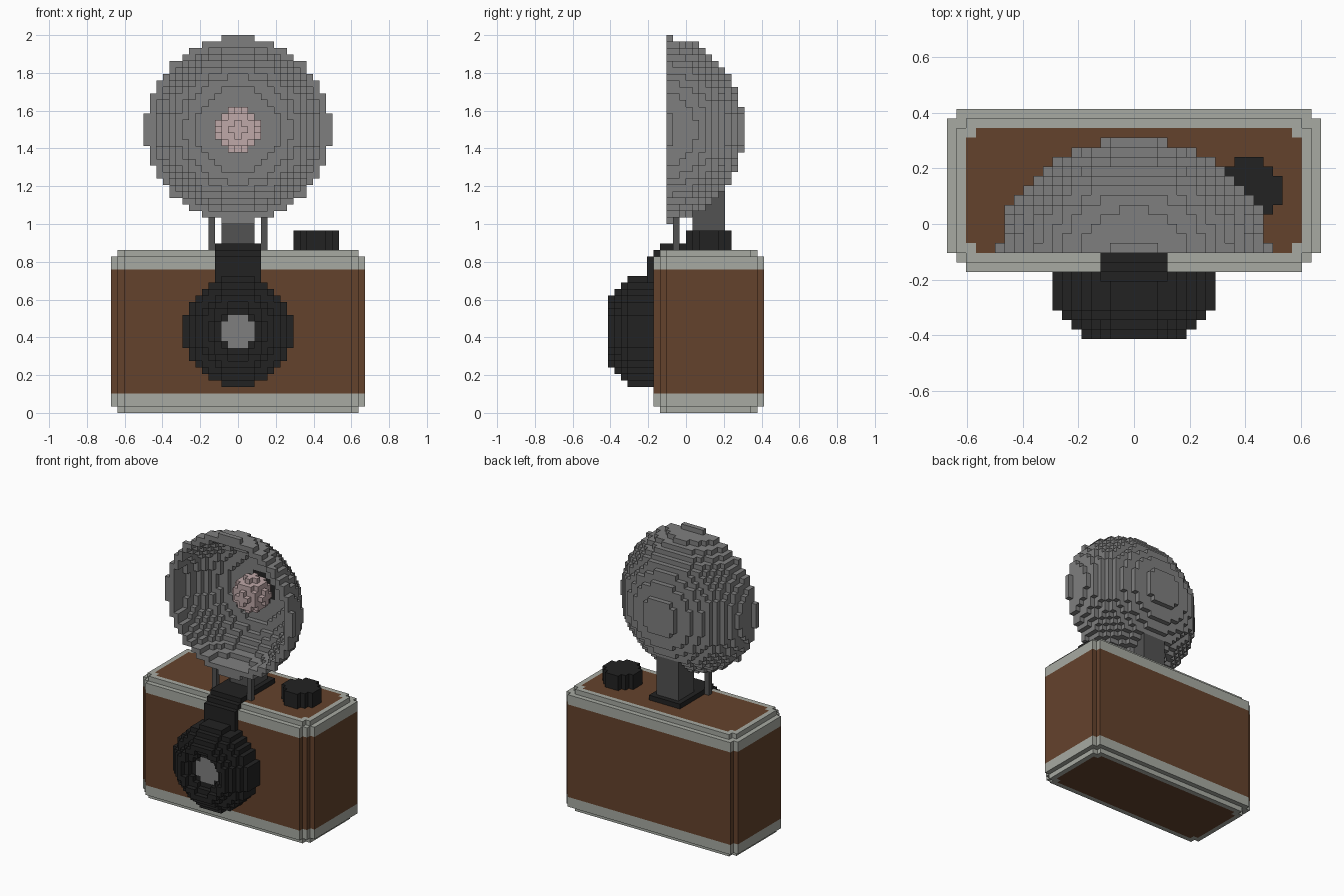
import bpy, bmesh, math
from math import sqrt

cube = bpy.data.objects.get("Cube")
if cube:
    bpy.data.objects.remove(cube)

U = 2 / 58                     # edge length of one block


def make_material(name, rgb):
    lin = [((c / 255 + 0.055) / 1.055) ** 2.4 for c in rgb] + [1.0]
    m = bpy.data.materials.new(name)
    m.use_nodes = True
    m.diffuse_color = lin
    bsdf = next(n for n in m.node_tree.nodes if n.type == 'BSDF_PRINCIPLED')
    bsdf.inputs["Base Color"].default_value = lin
    return m


leather = make_material("brown leather", (100, 66, 44))
trim = make_material("pale trim", (167, 170, 162))
black = make_material("black", (34, 34, 34))
silver = make_material("mid grey", (127, 127, 127))
steel = make_material("dark grey", (82, 82, 82))
glass = make_material("pale pink", (191, 168, 168))

# Unit face corners for each of the six directions
FACES = []
for axis in range(3):
    a, b = (axis + 1) % 3, (axis + 2) % 3
    for side in (0, 1):
        corners = []
        for s, t in ((0, 0), (1, 0), (1, 1), (0, 1)):
            c = [0, 0, 0]
            c[axis], c[a], c[b] = side, s, t
            corners.append(tuple(c))
        step = [0, 0, 0]
        step[axis] = 1 if side else -1
        FACES.append((step, corners if side else corners[::-1]))


def build(name, cells, mats, rule=None):
    """Skin a set of blocks (i centred on x, j and k at lower corners)."""
    cells = set(cells)
    bm = bmesh.new()
    verts = {}

    def vert(p):
        if p not in verts:
            verts[p] = bm.verts.new(((p[0] - 0.5) * U, p[1] * U, p[2] * U))
        return verts[p]

    for cell in sorted(cells):
        i, j, k = cell
        for (di, dj, dk), corners in FACES:
            if (i + di, j + dj, k + dk) in cells:
                continue
            f = bm.faces.new([vert((i + a, j + b, k + c)) for a, b, c in corners])
            f.material_index = rule(cell) if rule else 0
    # Merge neighbouring flat faces of one colour
    bmesh.ops.dissolve_limit(bm, angle_limit=0.01, verts=bm.verts[:],
                             edges=bm.edges[:], delimit={'MATERIAL'})
    me = bpy.data.meshes.new(name)
    bm.to_mesh(me)
    bm.free()
    for m in mats:
        me.materials.append(m)
    ob = bpy.data.objects.new(name, me)
    bpy.context.collection.objects.link(ob)
    return ob


def box(x, y, z):
    """Blocks in half-open ranges."""
    return {(i, j, k) for i in range(*x) for j in range(*y) for k in range(*z)}


def disc(r, j, kc):
    """Upright round layer, one block deep, centred on x = 0."""
    n = math.floor(r)
    return {(i, j, kc + k) for i in range(-n, n + 1) for k in range(-n, n + 1)
            if i * i + k * k <= r * r}


# Camera body: stepped corners, inset top and bottom layers
def half_width(j, k):
    if k in (0, 24):
        return {-5: -1, -4: 17, 10: 17, 11: -1}.get(j, 18)
    return {-5: 17, -4: 18, 11: 18}.get(j, 19)


def body_colour(cell):
    i, j, k = cell
    if 3 <= k < 22:
        return 0
    panel = abs(i) <= (16 if j in (-3, 9) else 17) and -3 <= j <= 9
    return 0 if panel and k in (0, 24) else 1


body = {(i, j, k) for k in range(25) for j in range(-5, 12)
        for i in range(-half_width(j, k), half_width(j, k) + 1)}
build("camera_body", body, [leather, trim], body_colour)

# Lens barrel with a stepped opening, and the lens inside
barrel = set()
for j, r in zip(range(-12, -5 + 1), (5.4, 6.4, 7.4, 8.3, 8.3, 8.3, 8.3)):
    barrel |= disc(r, j, 12)
barrel -= disc(4.3, -12, 12) | disc(3.3, -11, 12) | disc(2.3, -10, 12)
build("lens_barrel", barrel, [black])
build("lens_glass", disc(2.3, -10, 12), [silver])

# Bracket climbing from the lens to the flash foot
bracket = box((-3, 4), (-6, -5), (18, 24)) | box((-3, 4), (-5, -4), (24, 25))
bracket |= box((-3, 4), (-4, 7), (25, 26)) | box((-3, 4), (-5, -4), (23, 24))
build("flash_bracket", bracket, [black])

# Dial on the top plate
dial = {(12 + i, 3 + j, k) for i in range(-3, 4) for j in range(-3, 4)
        for k in range(25, 28) if i * i + j * j <= 10}
build("dial", dial, [black])

# Flash reflector: hollow half ellipsoid opening to the front
solid, hollow = set(), set()
for n in range(12):
    d = n + 0.5
    r_out = 14.2 if n == 0 else 14.1 * sqrt(1 - (d / 11.9) ** 2)
    solid |= disc(r_out, n - 3, 43)
    if d < 10.9:
        hollow |= disc(13 * sqrt(1 - (d / 10.9) ** 2), n - 3, 43)
build("flash_reflector", solid - hollow, [silver])

# Bulb and its socket
socket = disc(3.4, 7, 43)
bulb = {(i, 4 + j, 43 + k) for i in range(-3, 4) for j in range(-3, 4)
        for k in range(-3, 4) if i * i + j * j + k * k <= 10}
build("bulb_socket", socket - bulb, [black])
build("flash_bulb", bulb, [glass])

# Flash stem and the two thin support posts
build("flash_stem", box((-2, 3), (1, 6), (26, 37)) - solid, [steel])
for side, i in (("left", 4), ("right", -4)):
    build(side + "_post", box((i, i + 1), (-2, -1), (25, 33)) - solid, [steel])
